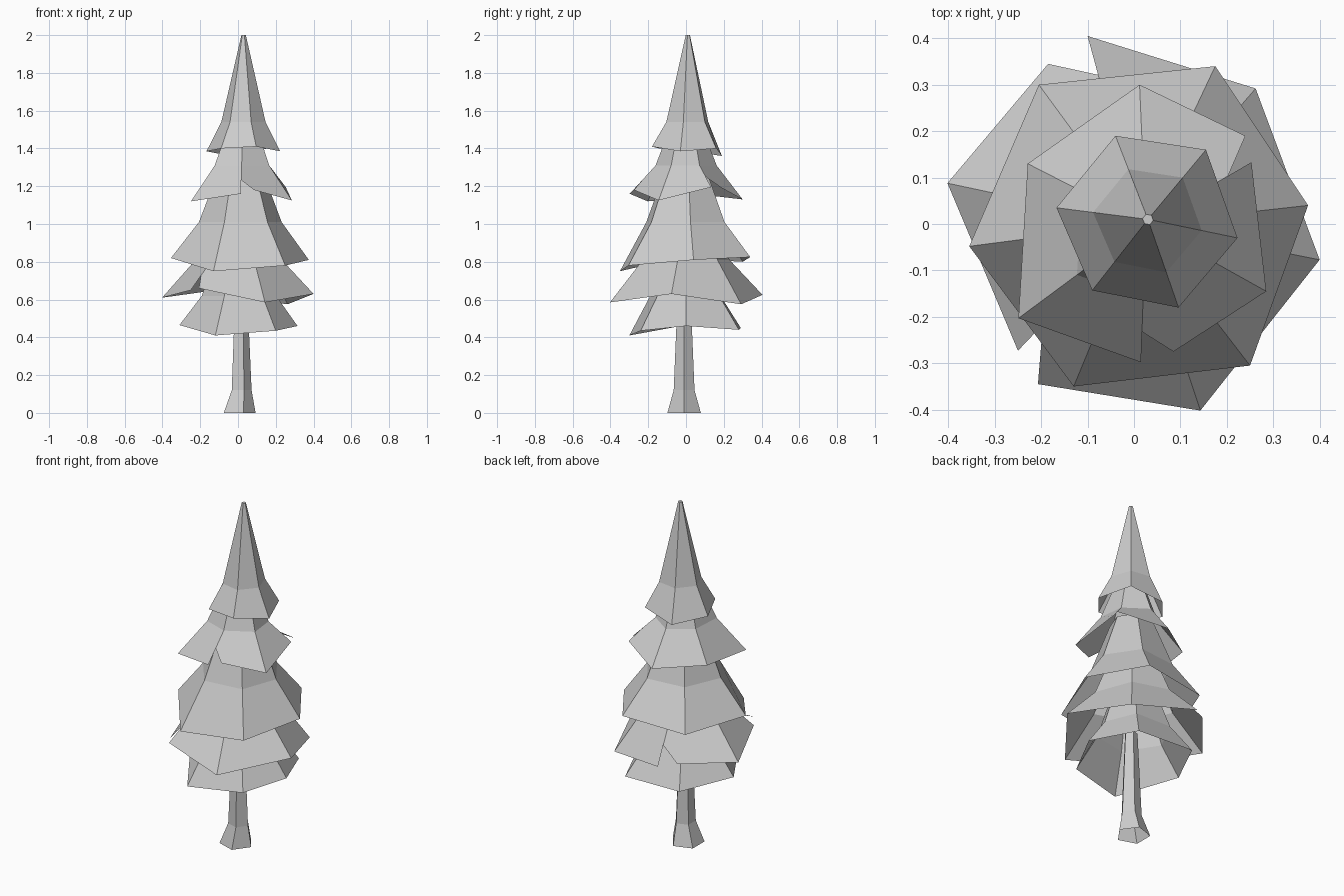
import bpy
import math
from mathutils import Vector

if "Cube" in bpy.data.objects:
    bpy.data.objects.remove(bpy.data.objects["Cube"])


def make_object(name, verts, faces):
    mesh = bpy.data.meshes.new(name)
    mesh.from_pydata(verts, [], faces)
    mesh.update()
    obj = bpy.data.objects.new(name, mesh)
    bpy.context.collection.objects.link(obj)
    return obj


def tier(name, center, rim, mid, top, cap=False):
    """Open six-sided skirt. Rim corners run counter-clockwise; a corner with
    six numbers is torn into two points. mid and top are (rim scale, height)."""
    verts, faces, corners = [], [], []

    def add(p):
        verts.append(Vector(p))
        return len(verts) - 1

    def scaled(p, ring):
        k, z = ring
        return Vector((center[0] + (p[0] - center[0]) * k,
                       center[1] + (p[1] - center[1]) * k, z))

    for c in rim:
        a = Vector(c[:3])
        m = scaled(a, mid)
        end = add(a)
        corner = {"end": end, "start": end, "mid": add(m),
                  "top": add(scaled(a, top)), "slit": None}
        if len(c) == 6:
            corner["start"] = add(c[3:])
            corner["slit"] = add(a.lerp(m, 0.48))
        corners.append(corner)
    n = len(corners)
    for i, a in enumerate(corners):
        b = corners[(i + 1) % n]
        panel = [a["start"], b["end"], b["slit"], b["mid"], a["mid"], a["slit"]]
        faces.append([v for v in panel if v is not None])
        faces.append([a["mid"], b["mid"], b["top"], a["top"]])
    if cap:
        faces.append([c["top"] for c in corners])
    return make_object(name, verts, faces)


# Trunk: five sides with a flared foot, open at both ends
rings = [(0.0, 0.093, 0.0), (0.014, 0.058, 0.12), (0.014, 0.036, 0.62)]
sides = 5
verts = [(x + r * math.cos(math.radians(72 * i)),
          -0.01 + r * math.sin(math.radians(72 * i)), z)
         for x, r, z in rings for i in range(sides)]
faces = []
for k in range(2):
    for i in range(sides):
        j = (i + 1) % sides
        faces.append([k * sides + i, k * sides + j,
                      (k + 1) * sides + j, (k + 1) * sides + i])
make_object("trunk", verts, faces)

# Foliage tiers, bottom to top
tier("foliage_tier_1", (0.01, 0.0),
     [(0.315, 0.0, 0.46), (0.20, 0.28, 0.44), (-0.16, 0.29, 0.45),
      (-0.31, 0.0, 0.465), (-0.12, -0.30, 0.41), (0.20, -0.24, 0.435)],
     (0.63, 0.62), (0.42, 0.82))
tier("foliage_tier_2", (0.01, 0.0),
     [(0.40, -0.077, 0.63), (0.262, 0.292, 0.575),
      (-0.10, 0.405, 0.625, -0.185, 0.345, 0.64), (-0.402, 0.088, 0.61),
      (-0.25, -0.273, 0.65, -0.207, -0.345, 0.66), (0.143, -0.402, 0.585)],
     (0.57, 0.81), (0.36, 1.02))
tier("foliage_tier_3", (0.015, 0.0),
     [(0.375, 0.04, 0.81), (0.175, 0.34, 0.825), (-0.205, 0.30, 0.80),
      (-0.355, -0.048, 0.82), (-0.13, -0.35, 0.75), (0.25, -0.305, 0.78)],
     (0.6, 1.01), (0.31, 1.29))
tier("foliage_tier_4", (0.025, 0.0),
     [(0.253, 0.133, 1.195, 0.24, 0.19, 1.19), (0.012, 0.30, 1.13),
      (-0.229, 0.13, 1.15), (-0.249, -0.203, 1.12),
      (0.015, -0.298, 1.16, 0.085, -0.275, 1.18), (0.285, -0.145, 1.125)],
     (0.54, 1.31), (0.3, 1.5))
tier("foliage_tip", (0.03, 0.01),
     [(0.223, -0.03, 1.385), (0.155, 0.16, 1.40), (-0.04, 0.19, 1.36),
      (-0.167, 0.035, 1.385), (-0.09, -0.143, 1.40), (0.096, -0.18, 1.41)],
     (0.6, 1.54), (0.06, 2.0), cap=True)
